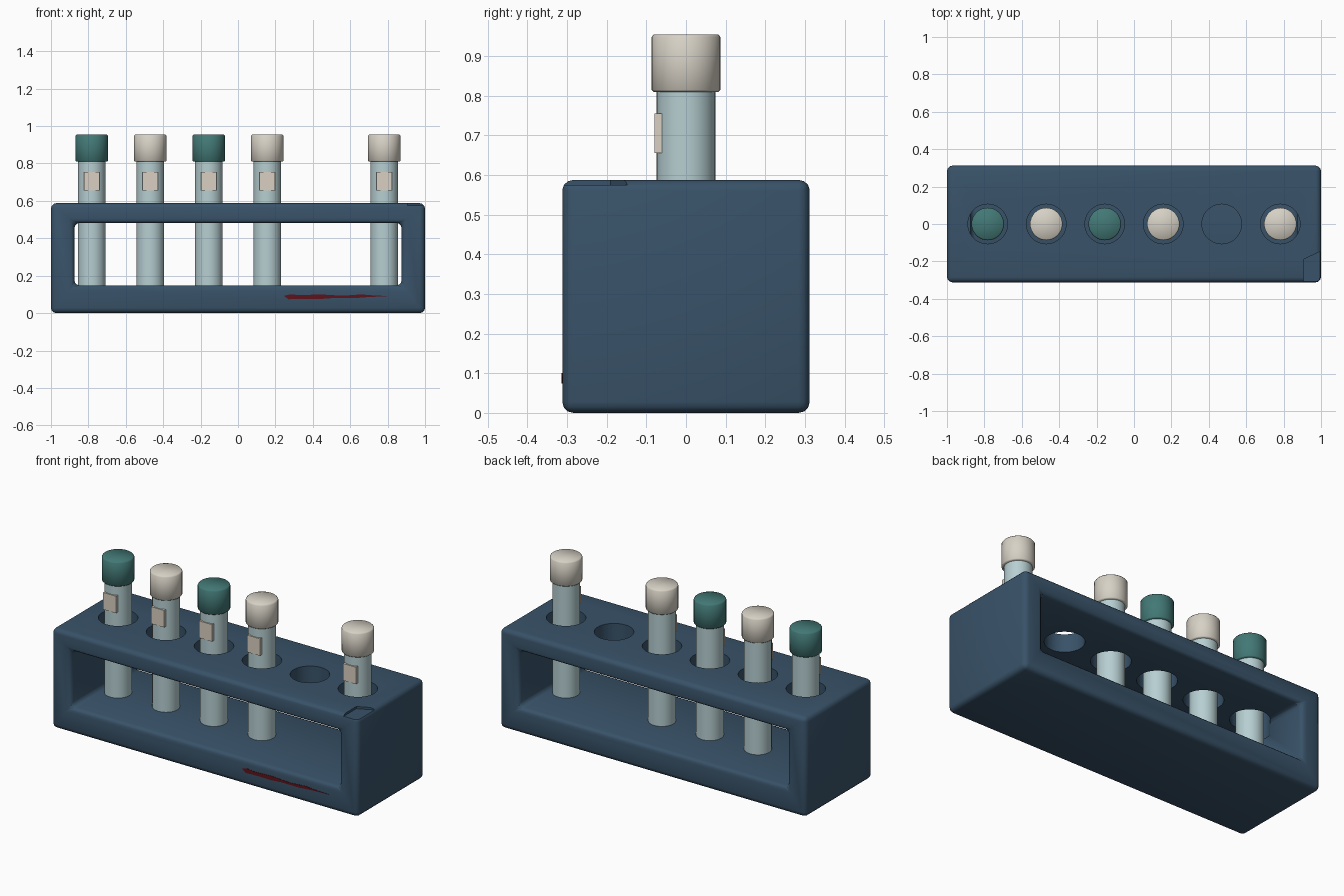
import bpy, bmesh, math

if "Cube" in bpy.data.objects:
    bpy.data.objects.remove(bpy.data.objects["Cube"])

def material(name, rgb):
    m = bpy.data.materials.new(name)
    m.diffuse_color = (*rgb, 1)
    m.use_nodes = True
    m.node_tree.nodes["Principled BSDF"].inputs["Base Color"].default_value = m.diffuse_color
    return m

BLUE = material("rack_blue", (0.04, 0.085, 0.14))
GLASS = material("tube_glass", (0.47, 0.62, 0.64))
CREAM = material("cream", (0.68, 0.64, 0.56))
TEAL = material("teal", (0.055, 0.19, 0.18))
PAPER = material("label_paper", (0.70, 0.63, 0.54))
RED = material("dark_red", (0.11, 0.006, 0.01))

def finish(name, bm, mat=None):
    bmesh.ops.recalc_face_normals(bm, faces=bm.faces)
    me = bpy.data.meshes.new(name)
    bm.to_mesh(me)
    bm.free()
    ob = bpy.data.objects.new(name, me)
    bpy.context.collection.objects.link(ob)
    if mat:
        me.materials.append(mat)
    return ob

def select(ob):
    bpy.ops.object.select_all(action='DESELECT')
    ob.select_set(True)
    bpy.context.view_layer.objects.active = ob

def smooth(ob, angle=35):
    select(ob)
    bpy.ops.object.shade_smooth_by_angle(angle=math.radians(angle))

def box(name, x, y, z, mat=None):
    bm = bmesh.new()
    bmesh.ops.create_cube(bm, size=1)
    for v in bm.verts:
        for i, (lo, hi) in enumerate((x, y, z)):
            v.co[i] = lo if v.co[i] < 0 else hi
    return finish(name, bm, mat)

def prism(name, pts, axis, lo, hi, mat=None):
    """Extrude a flat outline along axis 1 (y) or 2 (z)."""
    bm = bmesh.new()
    place = lambda p, d: (p[0], d, p[1]) if axis == 1 else (p[0], p[1], d)
    a = [bm.verts.new(place(p, lo)) for p in pts]
    b = [bm.verts.new(place(p, hi)) for p in pts]
    bm.faces.new(a)
    bm.faces.new(b[::-1])
    for i in range(len(pts)):
        j = (i + 1) % len(pts)
        bm.faces.new((a[i], a[j], b[j], b[i]))
    return finish(name, bm, mat)

def lathe(name, profile, x, mat=None, n=32):
    """Closed solid of rings (radius, z) around a vertical axis."""
    bm = bmesh.new()
    rings = [[bm.verts.new((x + r * math.cos(2 * math.pi * k / n),
                            r * math.sin(2 * math.pi * k / n), z))
              for k in range(n)] for r, z in profile]
    for a, b in zip(rings, rings[1:]):
        for k in range(n):
            j = (k + 1) % n
            bm.faces.new((a[k], a[j], b[j], b[k]))
    bm.faces.new(rings[0][::-1])
    bm.faces.new(rings[-1])
    return finish(name, bm, mat)

def cut(ob, cutter):
    cutter.hide_render = True
    select(ob)
    m = ob.modifiers.new("cut", 'BOOLEAN')
    m.operation, m.solver, m.object = 'DIFFERENCE', 'EXACT', cutter
    bpy.ops.object.modifier_apply(modifier=m.name)
    bpy.data.objects.remove(cutter)

XS = [-0.782 + 0.3128 * i for i in range(6)]

# Rack: block with an open window, rounded edges
rack = box("rack", (-1, 1), (-0.312, 0.312), (0, 0.588), BLUE)
cut(rack, box("window_cutter", (-0.875, 0.875), (-0.6, 0.6), (0.148, 0.482)))
select(rack)
bev = rack.modifiers.new("bevel", 'BEVEL')
bev.width, bev.segments, bev.limit_method = 0.028, 3, 'ANGLE'
bpy.ops.object.modifier_apply(modifier=bev.name)

# Holes through the top shelf
for x in XS:
    cut(rack, lathe("hole_cutter", [(0.106, 0.4), (0.106, 0.7)], x, n=40))

# Shallow chip in the front right top corner
cut(rack, prism("chip_cutter", [(0.905, -0.4), (1.1, -0.4), (1.1, -0.10),
                                (1.0, -0.145), (0.905, -0.19)], 2, 0.575, 0.7))
smooth(rack)

# Tubes with caps and labels; the fifth slot is empty
for i, x in enumerate(XS):
    if i == 4:
        continue
    smooth(lathe(f"tube_{i+1}", [(0.074, 0.14), (0.074, 0.83)], x, GLASS))
    smooth(lathe(f"cap_{i+1}", [(0.082, 0.81), (0.087, 0.815), (0.087, 0.948),
                                (0.081, 0.955)], x, TEAL if i in (0, 2) else CREAM), 50)
    box(f"label_{i+1}", (x - 0.042, x + 0.042), (-0.079, -0.06), (0.655, 0.755), PAPER)

# Dried smear on the front of the base
prism("smear", [(0.245, 0.092), (0.27, 0.074), (0.36, 0.076), (0.43, 0.075), (0.50, 0.080),
                (0.62, 0.080), (0.70, 0.086), (0.81, 0.091), (0.72, 0.095), (0.66, 0.100),
                (0.56, 0.093), (0.44, 0.100), (0.33, 0.096), (0.28, 0.101)],
      1, -0.3135, -0.308, RED)
